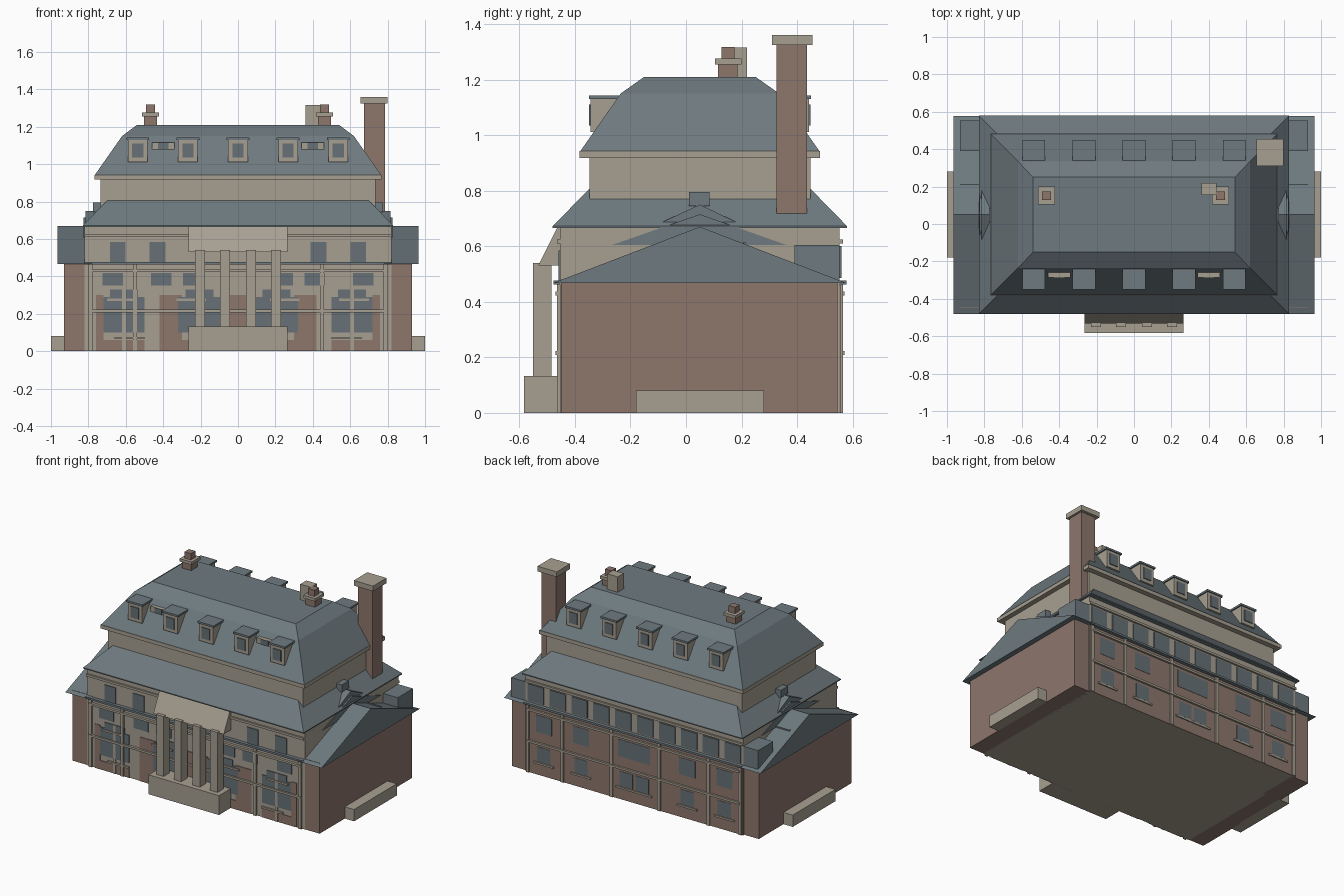
import bpy, bmesh

cube = bpy.data.objects.get("Cube")
if cube:
    bpy.data.objects.remove(cube, do_unlink=True)


def material(name, rgb):
    m = bpy.data.materials.new(name)
    m.use_nodes = True
    m.diffuse_color = (*rgb, 1)
    m.node_tree.nodes["Principled BSDF"].inputs["Base Color"].default_value = (*rgb, 1)
    return m


BRICK = material("brick", (0.27, 0.185, 0.152))
STONE = material("stone", (0.39, 0.35, 0.285))
SLATE = material("slate", (0.156, 0.195, 0.212))
GLASS = material("window_glass", (0.135, 0.165, 0.185))
CY = 0.05  # depth of the house centreline


def loft(name, rings, mat):
    """Stack equal-sized rings of points into a closed solid."""
    bm = bmesh.new()
    loops = [[bm.verts.new(p) for p in ring] for ring in rings]
    n = len(loops[0])
    for a, b in zip(loops, loops[1:]):
        for i in range(n):
            j = (i + 1) % n
            bm.faces.new((a[i], a[j], b[j], b[i]))
    bm.faces.new(loops[0][::-1])
    bm.faces.new(loops[-1])
    bmesh.ops.recalc_face_normals(bm, faces=bm.faces)
    mesh = bpy.data.meshes.new(name)
    bm.to_mesh(mesh)
    bm.free()
    mesh.materials.append(mat)
    ob = bpy.data.objects.new(name, mesh)
    bpy.context.collection.objects.link(ob)
    return ob


def box(name, x, y, z, mat):
    return loft(name, [[(x[0], y[0], h), (x[1], y[0], h), (x[1], y[1], h), (x[0], y[1], h)]
                       for h in z], mat)


def hip(name, levels, mat):
    """Hipped solid from (half width, half depth, height) levels."""
    return loft(name, [[(-w, CY - d, h), (w, CY - d, h), (w, CY + d, h), (-w, CY + d, h)]
                       for w, d, h in levels], mat)


def prism(name, x, profile, mat):
    """Side profile of (y, z) points extruded along x."""
    return loft(name, [[(px, py, pz) for py, pz in profile] for px in x], mat)


def span(c, w):
    return (c - w / 2, c + w / 2)


def mirrored(side, a, b):
    return tuple(sorted((side * a, side * b)))


def plate(name, facing, x, z, mat, out):
    """Thin panel on the front (-1) or back (1) wall."""
    face = CY + facing * 0.505
    box(name, x, sorted((face - facing * 0.002, face + facing * out)), z, mat)


# Main body and tiered roofs
hip("main_walls", [(0.82, 0.503, 0), (0.82, 0.503, 0.67)], STONE)
hip("lower_roof", [(0.83, 0.53, 0.665), (0.83, 0.53, 0.672), (0.695, 0.395, 0.81)], SLATE)
hip("attic_walls", [(0.735, 0.398, 0.7), (0.735, 0.398, 0.93)], STONE)
hip("cornice", [(0.768, 0.433, 0.918), (0.768, 0.433, 0.943)], STONE)
hip("mansard_roof", [(0.765, 0.43, 0.943), (0.62, 0.285, 1.15), (0.54, 0.2, 1.21)], SLATE)

# Side wings with gabled roofs
for s, side in ((-1, "right"), (1, "left")):
    box(side + "_wing", mirrored(s, 0.80, 0.93), (-0.45, 0.545), (0, 0.48), BRICK)
    prism(side + "_wing_roof", mirrored(s, 0.78, 0.965),
          [(-0.48, 0.467), (0.578, 0.467), (CY, 0.67)], SLATE)
    prism(side + "_middle_gable", mirrored(s, 0.74, 0.825),
          [(-0.265, 0.605), (0.36, 0.605), (CY, 0.715)], SLATE)
    prism(side + "_upper_gable", mirrored(s, 0.72, 0.815),
          [(-0.09, 0.685), (0.185, 0.685), (CY, 0.75)], SLATE)
    box(side + "_roof_vent", mirrored(s, 0.72, 0.775), (0.01, 0.085), (0.745, 0.795), SLATE)
    box(side + "_rear_bay", mirrored(s, 0.82, 0.93), (0.39, 0.553), (0.47, 0.605), SLATE)
    box(side + "_rear_fin", mirrored(s, 0.82, 0.93), (0.205, 0.215), (0.58, 0.615), SLATE)
    box(side + "_bench", mirrored(s, 0.92, 1.0), (-0.18, 0.28), (0, 0.08), STONE)

# Dormers on both long sides
for f, face in ((-1, "front"), (1, "back")):
    for i in range(5):
        c = (i - 2) * 0.268
        name = f"{face}_dormer_{i + 1}"
        body = [(CY + f * d, h) for d, h in ((0.38, 1.01), (0.393, 1.012), (0.393, 1.135), (0.28, 1.135))]
        prism(name, span(c, 0.105), body, STONE)
        box(name + "_roof", span(c, 0.122), sorted((CY + f * 0.4, CY + f * 0.28)), (1.13, 1.143), SLATE)
        box(name + "_window", span(c, 0.06), sorted((CY + f * 0.399, CY + f * 0.391)), (1.035, 1.11), GLASS)
for x in (-0.4, 0.4):
    box("roof_light", span(x, 0.12), (-0.285, -0.22), (1.07, 1.115), STONE)
    box("roof_light_window", span(x, 0.055), (-0.29, -0.28), (1.08, 1.115), GLASS)

# Chimneys
box("tall_chimney", (0.675, 0.785), (0.325, 0.435), (0.67, 1.33), BRICK)
box("tall_chimney_cap", (0.655, 0.80), (0.31, 0.455), (1.325, 1.36), STONE)
for x in (-0.468, 0.463):
    box("small_chimney", span(x, 0.07), (0.115, 0.185), (1.2, 1.26), BRICK)
    box("small_chimney_cap", span(x, 0.09), (0.105, 0.2), (1.255, 1.275), STONE)
    box("small_chimney_pot", span(x, 0.048), (0.127, 0.175), (1.27, 1.318), BRICK)
box("roof_tank", (0.36, 0.44), (0.155, 0.22), (1.2, 1.315), STONE)

# Portico
box("portico_base", (-0.265, 0.265), (-0.583, -0.45), (0, 0.132), STONE)
for x in (-0.203, -0.07, 0.07, 0.203):
    box("portico_column", span(x, 0.055), (-0.55, -0.485), (0.13, 0.54), STONE)
prism("portico_roof", (-0.265, 0.265),
      [(-0.532, 0.53), (-0.45, 0.53), (-0.45, 0.67), (-0.462, 0.67)], STONE)

# Front facade: brick panels, tall bay windows and upper windows
for s in (-1, 1):
    for a, b in ((0.72, 0.76), (0.30, 0.42)):
        plate("front_brick_panel", -1, mirrored(s, a, b), (0, 0.3), BRICK, 0.002)
    for a, b in ((0.50, 0.72), (0.09, 0.32)):
        mid = (a + b) / 2
        plate("bay_window", -1, mirrored(s, a, b), (0.1, 0.29), GLASS, 0.003)
        plate("bay_window_top", -1, mirrored(s, mid - 0.075, mid + 0.075), (0.28, 0.33), GLASS, 0.003)
        plate("bay_mullion", -1, span(s * mid, 0.02), (0.0, 0.33), STONE, 0.005)
        plate("bay_lower_brick", -1, mirrored(s, a, b), (0, 0.06), BRICK, 0.002)
    for c in (0.67, 0.41, 0.24):
        plate("front_middle_window", -1, span(s * c, 0.11), (0.35, 0.418), GLASS, 0.004)
    for c in (0.643, 0.43):
        plate("front_upper_window", -1, span(s * c, 0.085), (0.475, 0.585), GLASS, 0.004)
    for c, h in ((0.58, 0.07), (0.25, 0.275), (0.62, 0.275)):
        plate("front_sill", -1, span(s * c, 0.16), span(h, 0.012), STONE, 0.01)
plate("front_door", -1, (-0.09, 0.09), (0.1, 0.3), BRICK, 0.004)

# Back facade: brick wall with rows of windows
plate("back_brick_wall", 1, (-0.82, 0.82), (0, 0.46), BRICK, 0.002)
for i in range(10):
    c = (i - 4.5) * 0.165
    plate("back_upper_window", 1, span(c, 0.12), (0.485, 0.6), GLASS, 0.004)
for s in (-1, 1):
    for c in (0.68, 0.4, 0.06):
        plate("back_middle_window", 1, span(s * c, 0.12), (0.29, 0.405), GLASS, 0.004)
        plate("back_lower_window", 1, span(s * c, 0.1), (0.09, 0.19), GLASS, 0.004)
        plate("back_sill", 1, span(s * c, 0.15), span(0.08, 0.012), STONE, 0.009)

# Trim strips on both facades
posts = {-1: (-0.79, -0.55, 0.45, 0.79), 1: (-0.8, -0.56, -0.19, 0.17, 0.54, 0.8)}
for f, face in ((-1, "front"), (1, "back")):
    for x in posts[f]:
        plate(face + "_post", f, span(x, 0.022), (0, 0.47), STONE, 0.01)
    for h in (0.215, 0.43):
        plate(face + "_band", f, (-0.8, 0.8), span(h, 0.014), STONE, 0.015)
    plate(face + "_gutter", f, (-0.82, 0.82), (0.463, 0.476), SLATE, 0.022)
    plate(face + "_frieze", f, (-0.82, 0.82), (0.61, 0.625), STONE, 0.01)
